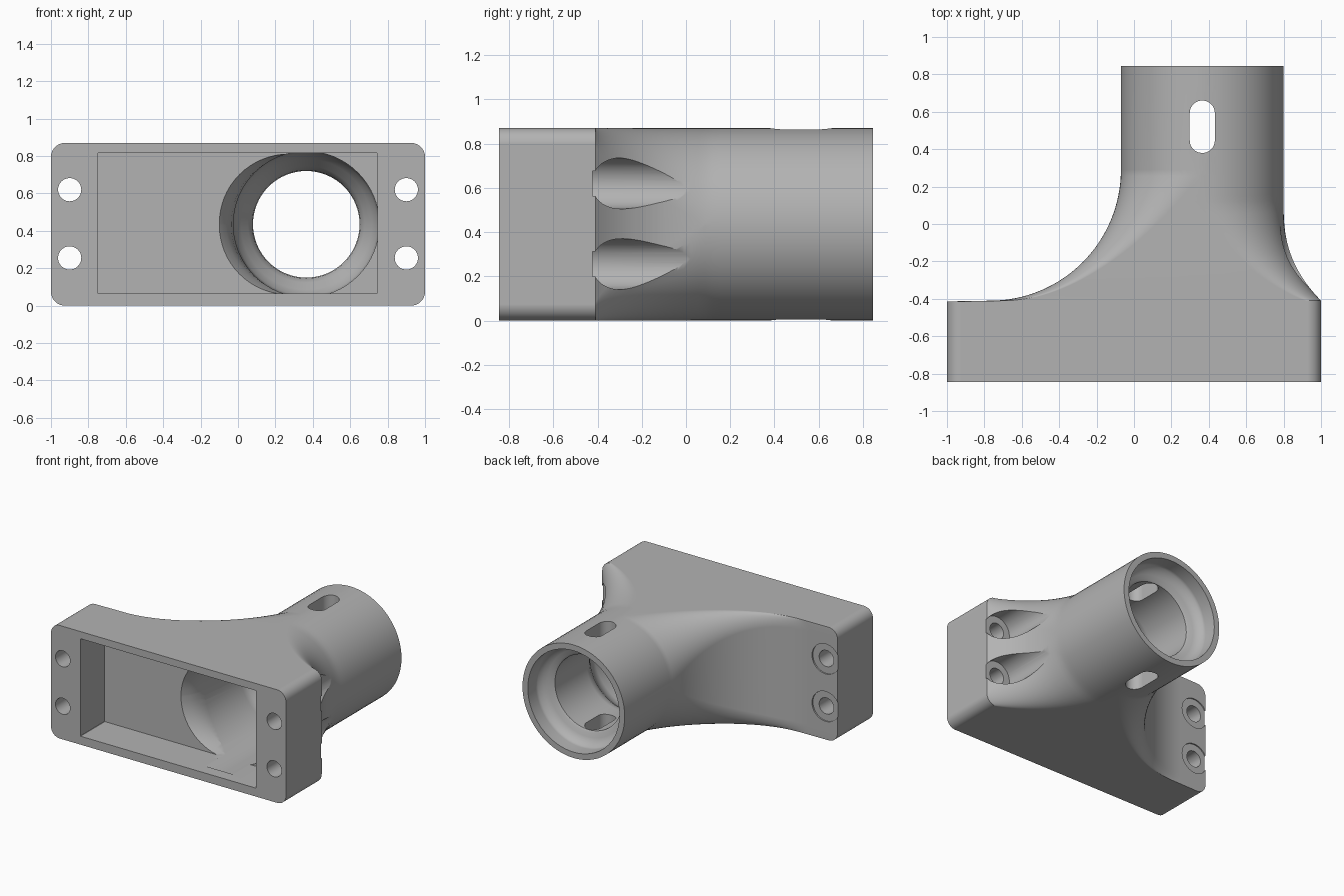
import bpy, bmesh
from math import sin, cos, pi, radians

if "Cube" in bpy.data.objects:
    bpy.data.objects.remove(bpy.data.objects["Cube"], do_unlink=True)

CX, CZ, R = 0.365, 0.435, 0.435      # pipe axis and outer radius
BACK, FRONT, SHOULDER = 0.845, -0.845, -0.41


def section(y, x0, x1, z0, z1, rl, rr, n=16):
    """Rounded rectangle facing y, with its own corner radius left and right."""
    corners = [(x1 - rr, z1 - rr, rr, 0), (x0 + rl, z1 - rl, rl, 1),
               (x0 + rl, z0 + rl, rl, 2), (x1 - rr, z0 + rr, rr, 3)]
    return [(cx + r * cos((q + k / n) * pi / 2), y, cz + r * sin((q + k / n) * pi / 2))
            for cx, cz, r, q in corners for k in range(n + 1)]


def circle(y, x, z, r):
    return section(y, x - r, x + r, z - r, z + r, r, r)


def loft(name, rings):
    """Skin a row of matching sections and close both ends."""
    bm = bmesh.new()
    rows = [[bm.verts.new(p) for p in ring] for ring in rings]
    for a, b in zip(rows, rows[1:]):
        for i in range(len(a)):
            j = (i + 1) % len(a)
            bm.faces.new((a[i], a[j], b[j], b[i]))
    bm.faces.new(rows[0])
    bm.faces.new(rows[-1])
    bmesh.ops.remove_doubles(bm, verts=bm.verts, dist=0.0002)
    bmesh.ops.recalc_face_normals(bm, faces=bm.faces)
    mesh = bpy.data.meshes.new(name)
    bm.to_mesh(mesh)
    bm.free()
    obj = bpy.data.objects.new(name, mesh)
    bpy.context.collection.objects.link(obj)
    return obj


def cut(body, cutter):
    cutter.hide_render = True
    mod = body.modifiers.new(cutter.name, "BOOLEAN")
    mod.operation = "DIFFERENCE"
    mod.solver = "EXACT"
    mod.object = cutter
    bpy.ops.object.modifier_apply(modifier=mod.name)
    bpy.data.objects.remove(cutter, do_unlink=True)


# Flange block flowing through a curved transition into the round pipe
CORNER = 0.075
rings = [section(y, -1, 1, 0, 2 * R, CORNER, CORNER) for y in (FRONT, SHOULDER - 0.004)]
STEPS = 32
for i in range(STEPS + 1):
    t = i / STEPS * pi / 2
    y = 0.29 - 0.7 * cos(t)
    left = -0.77 + 0.7 * sin(t)
    right = 0.8 + 0.2 * max(0, (0.1 - y) / 0.51) ** 2.5
    grow = R - CORNER
    rl = CORNER + grow * max(0, (y - SHOULDER) / 0.7) ** 1.3
    rr = CORNER + grow * min(1, max(0, (y - SHOULDER) / 0.51)) ** 0.7
    rings.append(section(y, left, right, 0, 2 * R, rl, rr))
rings.append(circle(BACK, CX, CZ, R))
adapter = loft("adapter_body", rings)
bpy.context.view_layer.objects.active = adapter
adapter.select_set(True)

# Rectangular inlet
cut(adapter, loft("inlet_recess", [section(y, -0.75, 0.745, 0.065, 0.815, 0.002, 0.002, 1)
                                   for y in (-0.95, -0.55)]))

# Rounded lead-in from the inlet to the bore
flare = [(-0.6, -0.12), (-0.55, -0.1), (-0.5, -0.062), (-0.44, -0.036), (-0.36, -0.023)]
cut(adapter, loft("bore_lead_in", [section(y, x, 0.75, 0.06, 0.81, 0.37, 0.37)
                                   for y, x in flare]))

# Stepped bore: wide, narrow throat, wide socket at the back
bore = [(-0.75, 0.39), (0.05, 0.39), (0.1, 0.38), (0.15, 0.35), (0.2, 0.312),
        (0.24, 0.29), (0.28, 0.285), (0.665, 0.285), (0.675, 0.3), (0.685, 0.33),
        (0.7, 0.362), (0.73, 0.385), (0.75, 0.39), (0.95, 0.39)]
cut(adapter, loft("bore", [circle(y, CX, CZ, r) for y, r in bore]))

# Bolt holes and the access pockets behind them
for x in (-0.9, 0.9):
    for z in (0.255, 0.62):
        cut(adapter, loft("bolt_hole", [circle(y, x, z, 0.062) for y in (-1, -0.2)]))
        cut(adapter, loft("bolt_pocket", [circle(y, x, z, 0.115) for y in (-0.422, 0.4)]))

# Slot through the top and bottom of the pipe
slot = [[(x, y, z) for x, z, y in section(h, CX - 0.067, CX + 0.067, 0.38, 0.66, 0.067, 0.067)]
        for h in (-0.2, 1.1)]
slot = [[(p[0], p[2], h) for p in section(h, CX - 0.067, CX + 0.067, 0.38, 0.66, 0.067, 0.067)]
        for h in (-0.2, 1.1)]
cut(adapter, loft("pipe_slot", slot))

# Plain grey finish with smooth curves and crisp edges
grey = bpy.data.materials.new("plain_grey")
grey.use_nodes = True
colour = (0.45, 0.45, 0.45, 1)
grey.diffuse_color = colour
grey.node_tree.nodes["Principled BSDF"].inputs["Base Color"].default_value = colour
adapter.data.materials.clear()
adapter.data.materials.append(grey)
bpy.ops.object.shade_smooth_by_angle(angle=radians(30))
weighted = adapter.modifiers.new("even_shading", "WEIGHTED_NORMAL")
weighted.keep_sharp = True
